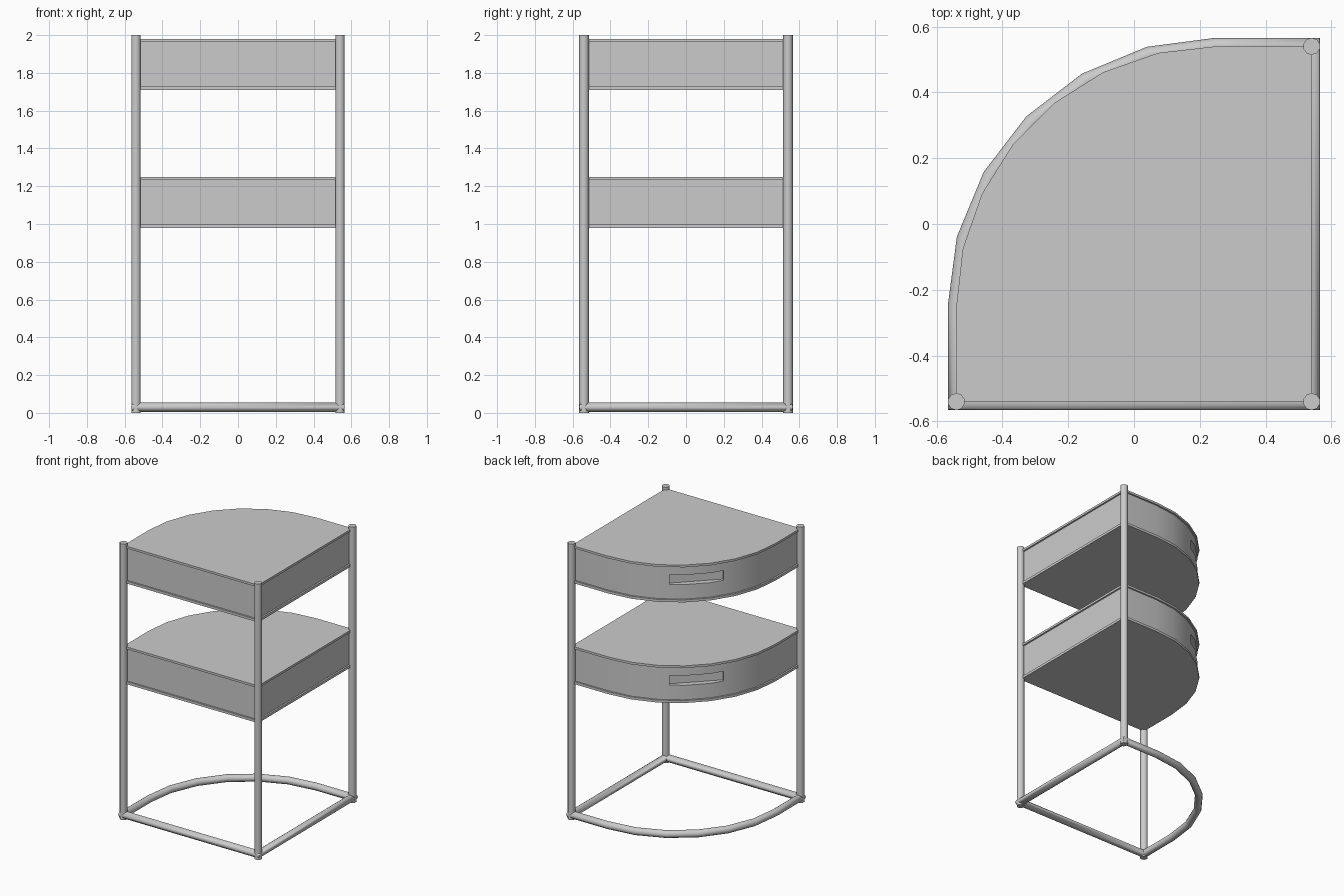
import bpy, bmesh
from math import radians, sin, cos
from mathutils import Vector

if "Cube" in bpy.data.objects:
    bpy.data.objects.remove(bpy.data.objects["Cube"])

H = 0.54          # half distance between leg centres
C = 0.25          # arc centre is (C, -C)
R = 0.79          # arc radius
TUBE = 0.026      # tube radius
SIDES = 10


def outline(inset, segs):
    """Quarter-round plan: square back corner, rounded front."""
    h, r = H - inset, R - inset
    pts = [(-h, -h), (h, -h), (h, h)]
    for i in range(segs + 1):
        a = radians(90 + 90 * i / segs)
        pts.append((C + r * cos(a), -C + r * sin(a)))
    return pts


def smooth(ob, angle):
    bpy.ops.object.select_all(action='DESELECT')
    ob.select_set(True)
    bpy.context.view_layer.objects.active = ob
    bpy.ops.object.shade_smooth_by_angle(angle=radians(angle))


def finish(name, bm):
    bmesh.ops.recalc_face_normals(bm, faces=bm.faces[:])
    me = bpy.data.meshes.new(name)
    bm.to_mesh(me)
    bm.free()
    ob = bpy.data.objects.new(name, me)
    bpy.context.collection.objects.link(ob)
    return ob


def slab(name, inset, z0, z1):
    bm = bmesh.new()
    face = bm.faces.new([bm.verts.new((x, y, z0)) for x, y in outline(inset, 7)])
    ext = bmesh.ops.extrude_face_region(bm, geom=[face], use_keep_orig=True)
    top = [v for v in ext['geom'] if isinstance(v, bmesh.types.BMVert)]
    bmesh.ops.translate(bm, verts=top, vec=(0, 0, z1 - z0))
    return finish(name, bm)


def tube_loop(name, path, z):
    """Closed round tube along a flat path, mitred at each corner."""
    bm = bmesh.new()
    pts = [Vector(p) for p in path]
    n = len(pts)
    rings = []
    for i, p in enumerate(pts):
        a = (p - pts[i - 1]).normalized()
        b = (pts[(i + 1) % n] - p).normalized()
        na, nb = Vector((a.y, -a.x)), Vector((b.y, -b.x))
        m = (na + nb).normalized()
        m /= m.dot(na)
        ring = []
        for k in range(SIDES):
            t = radians(360 * k / SIDES)
            q = p + m * TUBE * cos(t)
            ring.append(bm.verts.new((q.x, q.y, z + TUBE * sin(t))))
        rings.append(ring)
    for i in range(n):
        r0, r1 = rings[i], rings[(i + 1) % n]
        for k in range(SIDES):
            j = (k + 1) % SIDES
            bm.faces.new((r0[k], r0[j], r1[j], r1[k]))
    return finish(name, bm)


# Three upright legs
for name, x, y in (("left_leg", -H, -H), ("corner_leg", H, -H), ("rear_leg", H, H)):
    bpy.ops.mesh.primitive_cylinder_add(vertices=SIDES, radius=TUBE, depth=2, location=(x, y, 1))
    bpy.context.object.name = name
    smooth(bpy.context.object, 50)

# Base ring on the floor
smooth(tube_loop("base_ring", outline(0, 6), 0.03), 50)

# Two drawers, each between a top and bottom plate
for level, top in (("upper", 1.98), ("lower", 1.25)):
    slab(level + "_top_plate", 0, top - 0.016, top)
    slab(level + "_bottom_plate", 0, top - 0.27, top - 0.252)
    body = slab(level + "_drawer", 0.012, top - 0.252, top - 0.016)

    # Finger slot cut into the middle of the curved front
    d = (R - 0.012) * cos(radians(45))
    bpy.ops.mesh.primitive_cube_add(size=1, location=(C - d, -C + d, top - 0.112),
                                    rotation=(0, 0, radians(45)))
    cutter = bpy.context.object
    cutter.name = "slot_cutter"
    cutter.hide_render = True
    cutter.scale = (0.36, 0.09, 0.07)
    mod = body.modifiers.new("slot", 'BOOLEAN')
    mod.object = cutter
    mod.operation = 'DIFFERENCE'
    mod.solver = 'EXACT'
    bpy.context.view_layer.objects.active = body
    bpy.ops.object.modifier_apply(modifier="slot")
    bpy.data.objects.remove(cutter)

    for part in ("_top_plate", "_bottom_plate", "_drawer"):
        smooth(bpy.data.objects[level + part], 30)
